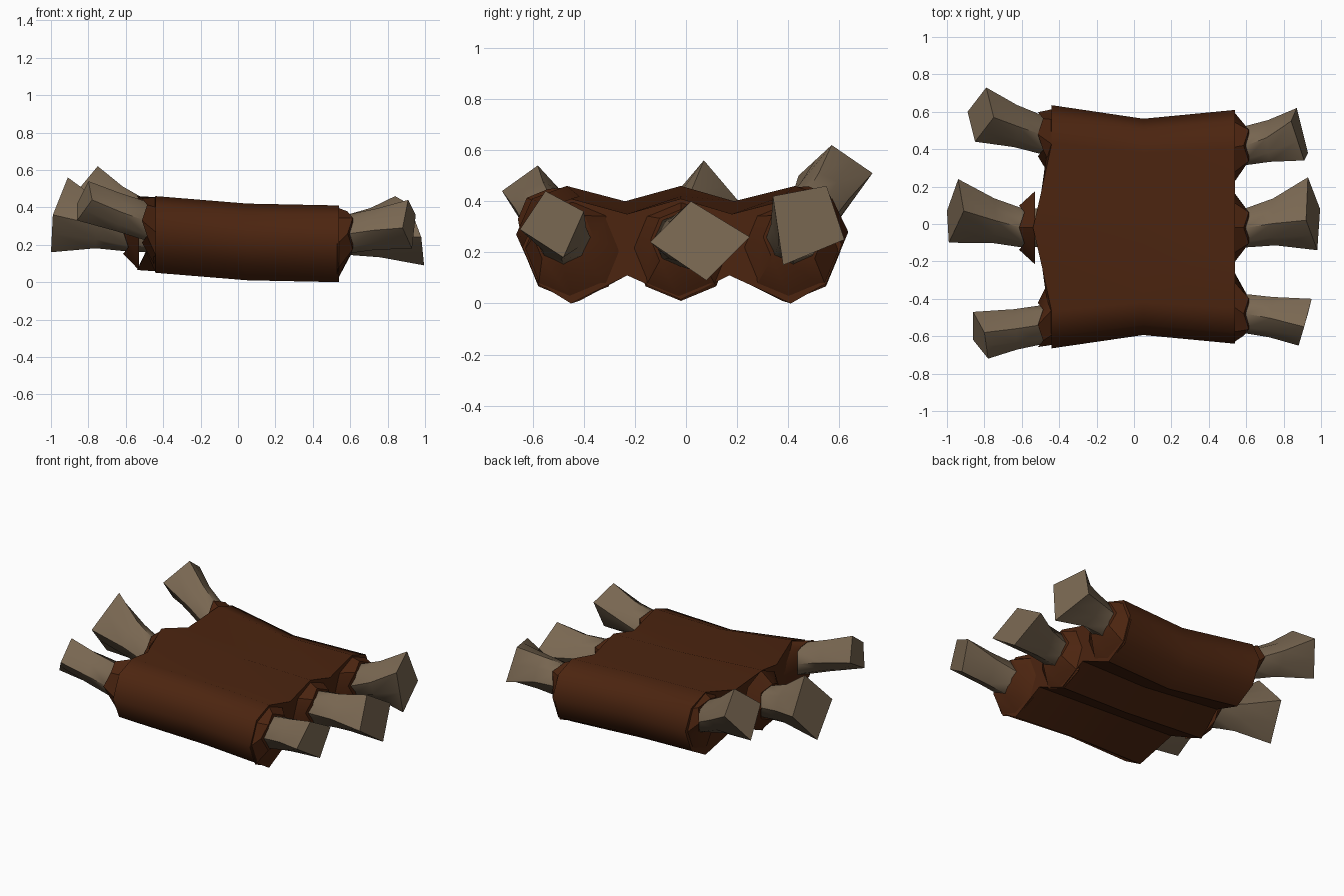
import bpy, bmesh, math
from mathutils import Vector

if "Cube" in bpy.data.objects:
    bpy.data.objects.remove(bpy.data.objects["Cube"])


def material(name, rgb):
    m = bpy.data.materials.new(name)
    m.diffuse_color = (*rgb, 1)
    m.use_nodes = True
    m.node_tree.nodes["Principled BSDF"].inputs["Base Color"].default_value = m.diffuse_color
    return m


MEAT = material("roasted brown", (0.072, 0.018, 0.005))
BONE = material("bone tan", (0.19, 0.135, 0.083))


def loft(name, rings, mat, angle):
    """Skin a list of equal-length point rings and cap both ends."""
    bm = bmesh.new()
    vs = [[bm.verts.new(p) for p in r] for r in rings]
    n = len(vs[0])
    for a, b in zip(vs, vs[1:]):
        for i in range(n):
            j = (i + 1) % n
            bm.faces.new((a[i], a[j], b[j], b[i]))
    bm.faces.new(vs[0])
    bm.faces.new(vs[-1])
    bmesh.ops.recalc_face_normals(bm, faces=bm.faces)
    me = bpy.data.meshes.new(name)
    bm.to_mesh(me)
    bm.free()
    ob = bpy.data.objects.new(name, me)
    me.materials.append(mat)
    bpy.context.collection.objects.link(ob)
    bpy.context.view_layer.objects.active = ob
    ob.select_set(True)
    bpy.ops.object.shade_smooth_by_angle(angle=math.radians(angle))
    ob.select_set(False)
    return ob


def octagon(x, y, z, r, jag=0.0):
    """Eight points starting at the top and turning toward +y."""
    return [Vector((x + (jag if k % 2 else -jag),
                    y + r * math.sin(k * math.pi / 4),
                    z + r * math.cos(k * math.pi / 4))) for k in range(8)]


# Meat slab: three merged lobes, bent along its length
profile = [(-.64, .22), (-.58, .08), (-.45, 0), (-.23, .11), (-.02, .015),
           (.17, .11), (.41, 0), (.55, .08), (.61, .23), (.55, .36),
           (.41, .41), (.18, .35), (-.02, .41), (-.23, .35), (-.45, .41),
           (-.58, .36)]


def left_x(y):
    return -0.44 - 0.10 * max(0, 1 - abs(y + .02) / .42)


def section(x, scale, lift):
    return [Vector((left_x(y) if x is None else x,
                    -.02 + (y + .02) * scale, z + lift)) for y, z in profile]


loft("meat_slab", [section(None, 1.04, .05), section(.05, .925, .01),
                   section(.54, 1, 0)], MEAT, 50)

# Rib lobes: x of slab end, neck y, neck z, then bone end corners
# ordered top, back, bottom, front
ribs = {
    "right_front": (.54, -.44, -.48, .26, [(.91, -.55, .44), (.95, -.40, .36),
                    (.93, -.48, .18), (.88, -.65, .29)]),
    "right_middle": (.54, -.02, -.02, .25, [(.92, .02, .40), (.93, .25, .26),
                     (.995, .08, .09), (.98, -.14, .24)]),
    "right_back": (.54, .41, .42, .26, [(.84, .55, .46), (.87, .62, .25),
                   (.93, .38, .15), (.91, .34, .42)]),
    "left_front": (-.44, -.45, -.54, .33, [(-.80, -.58, .54), (-.86, -.47, .42),
                   (-.86, -.62, .33), (-.78, -.72, .44)]),
    "left_middle": (-.54, -.02, -.02, .27, [(-.91, .07, .56), (-.94, .24, .36),
                    (-1.0, .07, .16), (-.99, -.10, .36)]),
    "left_back": (-.44, .42, .48, .34, [(-.75, .57, .62), (-.79, .73, .51),
                  (-.89, .60, .33), (-.85, .44, .50)]),
}

for name, (x0, y0, ny, nz, corners) in ribs.items():
    s = 1 if x0 > 0 else -1
    z0 = .205 if s > 0 else .26
    nx = x0 + s * .06
    # Tapered meat collar with a ragged rim around the bone
    loft(name + "_collar", [octagon(x0 - s * .01, y0, z0, .195),
                            octagon(nx, ny, nz, .118, .014)], MEAT, 35)

    # Flared bone: round neck widening to a skewed square end
    c = [Vector(p) for p in corners]
    end = []
    for k in range(4):
        end += [c[k], (c[k] + c[(k + 1) % 4]) / 2]
    centre = sum(c, Vector()) / 4
    neck = octagon(nx, ny, nz, .105)
    mid = Vector((nx, ny, nz)).lerp(centre, .42)
    waist = [p.lerp(q, .25) for p, q in zip(octagon(*mid, .102),
             [mid + (e - centre) for e in end])]
    root = octagon(x0 - s * .08, y0, z0, .10)
    loft(name + "_bone", [root, neck, waist, end], BONE, 45)
